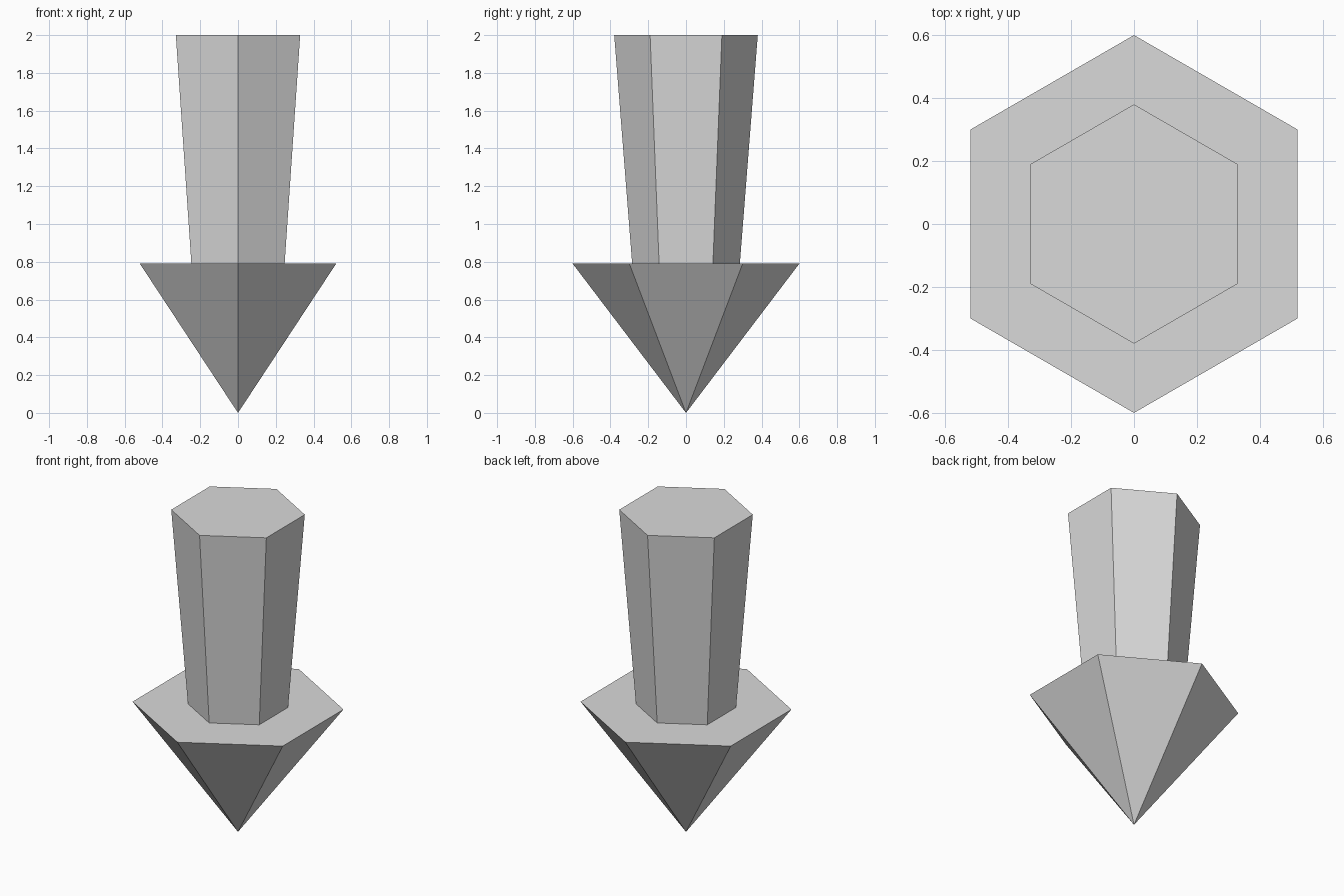
import bpy
import math

cube = bpy.data.objects.get("Cube")
if cube:
    bpy.data.objects.remove(cube, do_unlink=True)

# Single flat colour
grey = bpy.data.materials.new("light_grey")
grey.use_nodes = True
colour = (0.7, 0.7, 0.7, 1)
grey.diffuse_color = colour
grey.node_tree.nodes["Principled BSDF"].inputs["Base Color"].default_value = colour


def hex_taper(name, bottom_radius, top_radius, bottom, top):
    """Six-sided tapered solid with corners on the front and back."""
    bpy.ops.mesh.primitive_cone_add(
        vertices=6, radius1=bottom_radius, radius2=top_radius,
        depth=top - bottom, location=(0, 0, (bottom + top) / 2))
    part = bpy.context.object
    part.name = name
    part.data.materials.append(grey)
    # Put a corner exactly on the y axis
    corner = max(part.data.vertices, key=lambda v: v.co.xy.length).co
    part.rotation_euler.z = math.pi / 2 - math.atan2(corner.y, corner.x)
    return part


# Pointed head, tip down
hex_taper("arrow_head", 0, 0.6, 0, 0.79)

# Shaft, widening upwards
hex_taper("arrow_shaft", 0.285, 0.38, 0.79, 2)
